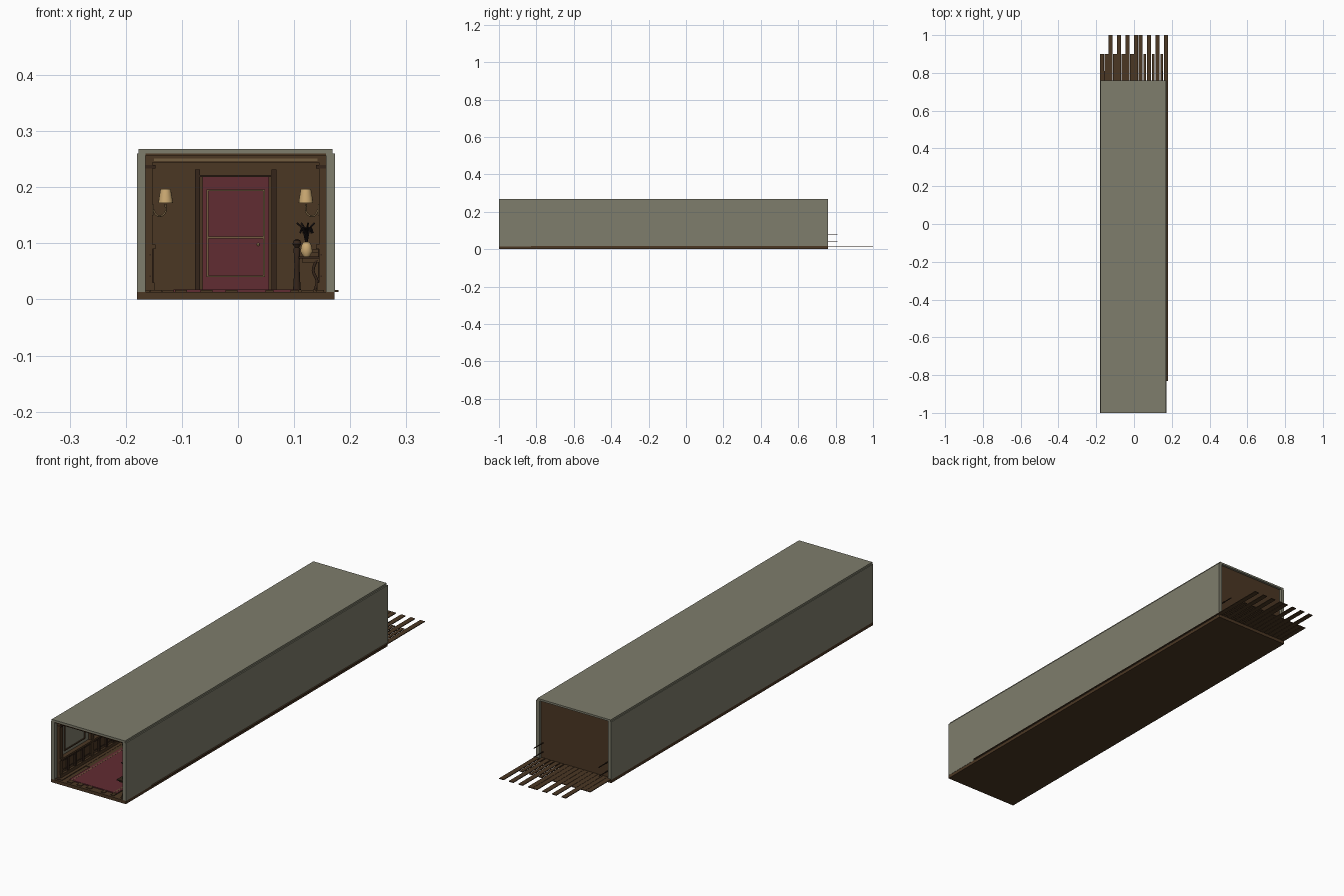
import bpy, math
from mathutils import Vector

if "Cube" in bpy.data.objects:
    bpy.data.objects.remove(bpy.data.objects["Cube"])


def material(name, r, g, b):
    m = bpy.data.materials.new(name)
    m.use_nodes = True
    m.diffuse_color = (r, g, b, 1)
    m.node_tree.nodes["Principled BSDF"].inputs["Base Color"].default_value = (r, g, b, 1)
    return m


PLASTER = material("grey_plaster", 0.21, 0.205, 0.15)
WOOD = material("dark_wood", 0.07, 0.038, 0.017)
DEEP = material("deep_wood", 0.035, 0.018, 0.01)
RED = material("dark_red", 0.12, 0.025, 0.032)
TRIM = material("dull_gold", 0.17, 0.11, 0.05)
CREAM = material("cream_shade", 0.6, 0.4, 0.17)
LEAF = material("dark_leaf", 0.012, 0.008, 0.008)

CX = -0.004     # middle of the corridor
HALF = 0.161    # half of its inner width
END = 0.76      # back end of the walls


def box(name, x, y, z, mat):
    """Box from (min, max) pairs."""
    verts = [(a, b, c) for a in x for b in y for c in z]
    faces = [(0, 1, 3, 2), (4, 6, 7, 5), (0, 4, 5, 1),
             (2, 3, 7, 6), (0, 2, 6, 4), (1, 5, 7, 3)]
    me = bpy.data.meshes.new(name)
    me.from_pydata(verts, [], faces)
    me.materials.append(mat)
    ob = bpy.data.objects.new(name, me)
    bpy.context.collection.objects.link(ob)
    return ob


def side_box(name, s, depth, y, z, mat):
    """Box on a side wall; depth is measured inward from the wall face."""
    x = sorted(CX + s * (HALF - d) for d in depth)
    return box(name, x, y, z, mat)


def frame(name, x, y, z, t, mat):
    """Rectangular moulding facing the front."""
    box(name + "_left", (x[0], x[0] + t), y, z, mat)
    box(name + "_right", (x[1] - t, x[1]), y, z, mat)
    box(name + "_bottom", x, y, (z[0], z[0] + t), mat)
    box(name + "_top", x, y, (z[1] - t, z[1]), mat)


def lathe(name, centre, profile, mat, n=16):
    """Turned part from (radius, height) points."""
    verts, faces = [], []
    for r, h in profile:
        for i in range(n):
            a = math.tau * i / n
            verts.append((centre[0] + r * math.cos(a), centre[1] + r * math.sin(a), h))
    for k in range(len(profile) - 1):
        for i in range(n):
            j = (i + 1) % n
            faces.append((k * n + i, k * n + j, k * n + n + j, k * n + n + i))
    faces.append(tuple(reversed(range(n))))
    faces.append(tuple(range(len(verts) - n, len(verts))))
    me = bpy.data.meshes.new(name)
    me.from_pydata(verts, [], faces)
    me.materials.append(mat)
    me.shade_smooth()
    me.set_sharp_from_angle(angle=math.radians(40))
    ob = bpy.data.objects.new(name, me)
    bpy.context.collection.objects.link(ob)


def tube(name, points, radius, mat):
    cu = bpy.data.curves.new(name, "CURVE")
    cu.dimensions = "3D"
    cu.bevel_depth = radius
    cu.bevel_resolution = 1
    cu.resolution_u = 4
    sp = cu.splines.new("BEZIER")
    sp.bezier_points.add(len(points) - 1)
    for bp, p in zip(sp.bezier_points, points):
        bp.co = Vector(p)
        bp.handle_left_type = bp.handle_right_type = "AUTO"
    cu.materials.append(mat)
    bpy.context.collection.objects.link(bpy.data.objects.new(name, cu))


# Shell
box("floor_base", (-0.18, 0.172), (-1, END), (0, 0.0135), WOOD)
box("wall_right", (-0.18, -0.165), (-1, END), (0.0135, 0.26), PLASTER)
box("wall_left", (0.157, 0.173), (-1, END), (0.0135, 0.26), PLASTER)
box("roof", (-0.177, 0.168), (-1, END), (0.26, 0.268), PLASTER)
box("ceiling_lining", (-0.165, 0.157), (-1, 0.75), (0.257, 0.26), WOOD)
box("end_wall", (-0.165, 0.157), (0.735, 0.75), (0.0135, 0.257), WOOD)

# Floorboards with staggered ends
PITCH = 0.0225
for i in range(16):
    long_board = i in (2, 4, 6, 8, 9, 11, 13, 15)
    inset = 0.004 if i > 8 and not long_board else 0.0006
    x0 = -0.18 + i * PITCH
    box("floorboard", (x0 + inset, x0 + PITCH - inset),
        (-0.83 if long_board else -0.99, 1.0 if long_board else 0.9),
        (0.0136, 0.0166), WOOD)

# Carpet runner
box("runner", (-0.115, 0.107), (-0.97, 0.72), (0.0135, 0.0176), RED)
for x in (-0.105, 0.093):
    box("runner_stripe", (x, x + 0.004), (-0.97, 0.72), (0.0176, 0.018), TRIM)

# End door
box("door", (-0.063, 0.055), (0.727, 0.735), (0.017, 0.218), RED)
frame("door_moulding", (-0.056, 0.048), (0.724, 0.727), (0.04, 0.196), 0.003, TRIM)
box("door_mid_rail", (-0.056, 0.048), (0.724, 0.727), (0.109, 0.112), TRIM)
lathe("door_knob", (0.036, 0.723), [(0.001, 0.095), (0.003, 0.098), (0.001, 0.101)], CREAM, 10)
for x in (-0.077, 0.06):
    box("door_post", (x, x + 0.009), (0.722, 0.735), (0.0135, 0.232), DEEP)
box("door_lintel", (-0.068, 0.06), (0.724, 0.735), (0.218, 0.222), DEEP)

# Side wall joinery
for s in (-1, 1):
    side_box("wainscot", s, (0, 0.007), (-0.98, 0.735), (0.0135, 0.09), WOOD)
    side_box("skirting", s, (0, 0.016), (-0.98, 0.735), (0.0135, 0.03), WOOD)
    side_box("dado_rail", s, (0, 0.018), (-0.98, 0.735), (0.09, 0.098), WOOD)
    side_box("cornice", s, (0, 0.012), (-0.98, 0.735), (0.24, 0.257), WOOD)
    side_box("picture_rail", s, (0, 0.018), (-0.98, 0.735), (0.233, 0.24), DEEP)
    for z in (0.04, 0.078):
        side_box("panel_rail", s, (0.007, 0.01), (-0.98, 0.81), (z, z + 0.003), DEEP)
    for k in range(9):
        y = -0.98 + k * 0.21
        side_box("pilaster", s, (0, 0.013), (y, y + 0.02), (0.0135, 0.257), WOOD)
        if k < 8:
            for step in (0.05, 0.1, 0.15):
                side_box("panel_stile", s, (0.007, 0.014), (y + step, y + step + 0.012),
                         (0.03, 0.09), DEEP)
            # moulding around the plaster panel
            for a in (y + 0.045, y + 0.18):
                side_box("wall_moulding_upright", s, (0, 0.004), (a, a + 0.005), (0.112, 0.218), WOOD)
            for z in (0.112, 0.214):
                side_box("wall_moulding_bar", s, (0, 0.004), (y + 0.045, y + 0.185), (z, z + 0.004), WOOD)

# Ceiling beams
for k in range(9):
    y = -0.98 + k * 0.21
    box("ceiling_beam", (-0.155, 0.147), (y, y + 0.02), (0.244, 0.257), WOOD)
    box("beam_trim", (-0.15, 0.142), (y - 0.002, y), (0.247, 0.251), TRIM)

# Wall lamps
for s in (-1, 1):
    for y in (-0.665, -0.245, 0.175, 0.595):
        def wall_point(d, z):
            return (CX + s * (HALF - d), y, z)
        lamp = wall_point(0.036, 0)
        side_box("lamp_plate", s, (0, 0.014), (y - 0.006, y + 0.006), (0.15, 0.17), TRIM)
        tube("lamp_arm", [wall_point(0.014, 0.16), wall_point(0.022, 0.149),
                          wall_point(0.034, 0.153), wall_point(0.036, 0.17)], 0.0018, TRIM)
        lathe("lamp_shade", lamp, [(0.013, 0.172), (0.012, 0.18), (0.009, 0.197)], CREAM)

# Side table with vase and plant
TY = -0.93
box("table_top", (0.108, 0.155), (TY - 0.04, TY + 0.04), (0.073, 0.077), DEEP)
box("table_apron", (0.114, 0.155), (TY - 0.034, TY + 0.034), (0.066, 0.073), WOOD)
for y in (TY - 0.032, TY + 0.032):
    tube("table_leg", [(0.14, y, 0.07), (0.134, y, 0.052), (0.141, y, 0.032), (0.137, y, 0.0166)],
         0.003, DEEP)
box("chair_arm", (0.115, 0.152), (TY + 0.07, TY + 0.12), (0.083, 0.089), WOOD)
lathe("turned_post", (0.105, TY + 0.06),
      [(0.007, 0.0166), (0.006, 0.03), (0.0045, 0.06), (0.006, 0.09), (0.004, 0.093),
       (0.008, 0.099), (0.006, 0.105), (0.001, 0.108)], DEEP)
lathe("vase", (0.122, TY), [(0.006, 0.077), (0.011, 0.086), (0.009, 0.096), (0.006, 0.102)], CREAM)
for k in range(9):
    a = math.tau * k / 9
    dx, dy = math.cos(a), math.sin(a)
    reach = 0.018 if k % 2 else 0.012
    tube("plant_leaf", [(0.122, TY, 0.1), (0.122 + dx * reach * 0.5, TY + dy * reach * 0.5, 0.128),
                        (0.122 + dx * reach, TY + dy * reach, 0.136 if k % 2 else 0.118)],
         0.0016, LEAF)
